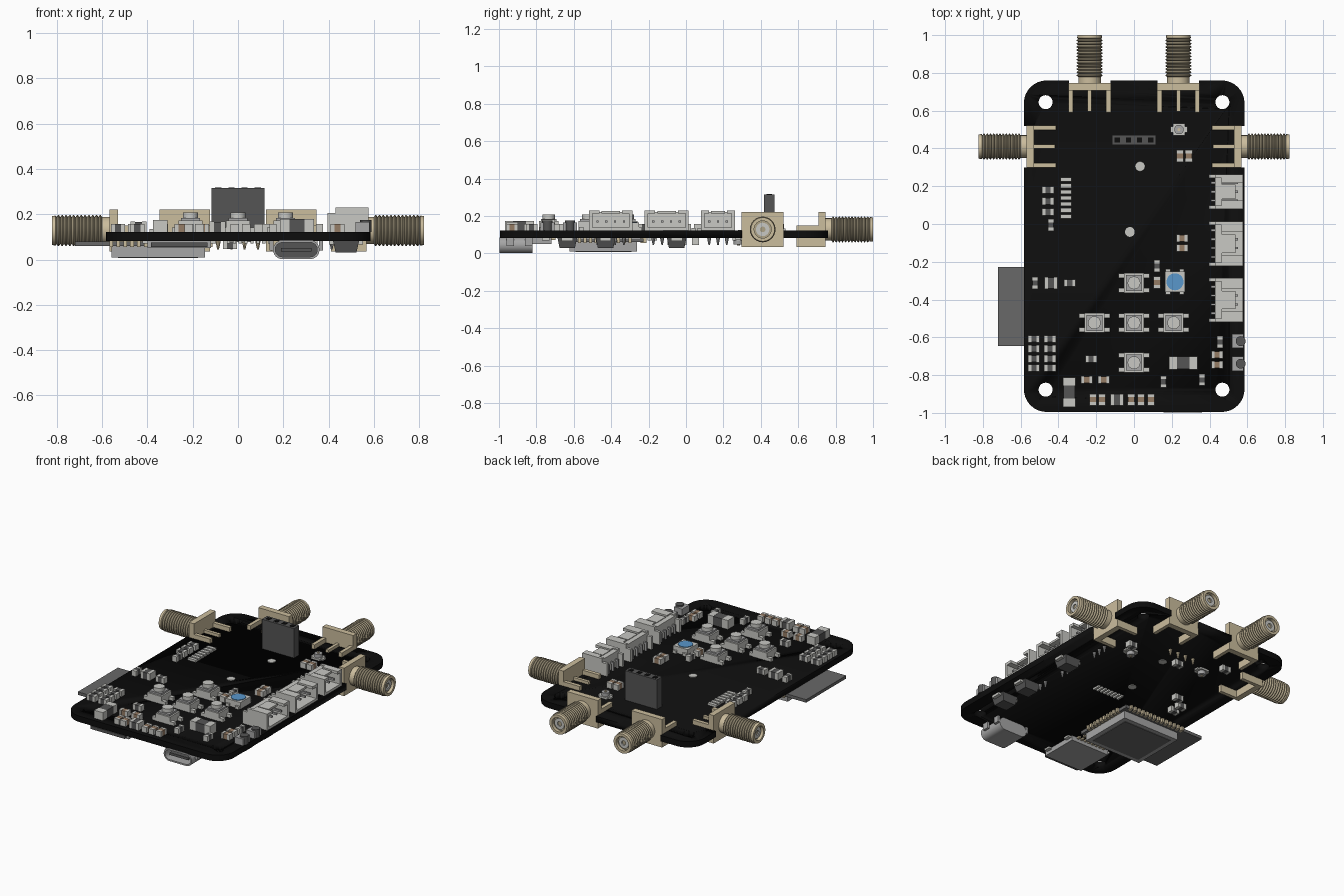
import bpy, bmesh, math
from mathutils import Matrix, Vector

if "Cube" in bpy.data.objects:
    bpy.data.objects.remove(bpy.data.objects["Cube"])

COLOURS = {
    "board_black": (0.004, 0.004, 0.004), "gold_tan": (0.60, 0.51, 0.34),
    "thread_tan": (0.42, 0.36, 0.24), "light_grey": (0.58, 0.58, 0.55),
    "dark_grey": (0.09, 0.09, 0.09), "mid_grey": (0.14, 0.14, 0.14),
    "metal_grey": (0.38, 0.38, 0.38), "lens_blue": (0.10, 0.31, 0.60),
    "pad_brown": (0.30, 0.20, 0.13)}
MATS = {}
for name, c in COLOURS.items():
    MATS[name] = bpy.data.materials.new(name)
    MATS[name].diffuse_color = (*c, 1)
TOP, BOT = 0.121, 0.082        # board faces


class Part:
    """Collects primitives of several colours into one object."""
    def __init__(self, name):
        self.name, self.bm, self.slots = name, bmesh.new(), []

    def paint(self, faces, mat):
        if mat not in self.slots:
            self.slots.append(mat)
        for f in faces:
            f.material_index = self.slots.index(mat)

    def box(self, mat, x0, x1, y0, y1, z0, z1):
        m = Matrix.Translation(((x0 + x1) / 2, (y0 + y1) / 2, (z0 + z1) / 2)) @ \
            Matrix.Diagonal((x1 - x0, y1 - y0, z1 - z0, 1))
        v = bmesh.ops.create_cube(self.bm, size=1, matrix=m)["verts"]
        self.paint({f for a in v for f in a.link_faces}, mat)
        return v

    def cbox(self, mat, x, y, w, d, z0, z1):
        return self.box(mat, x - w / 2, x + w / 2, y - d / 2, y + d / 2, z0, z1)

    def cyl(self, mat, x, y, z0, z1, r, r2=None, n=20):
        m = Matrix.Translation((x, y, (z0 + z1) / 2))
        v = bmesh.ops.create_cone(self.bm, cap_ends=True, segments=n, radius1=r,
                                  radius2=r if r2 is None else r2, depth=z1 - z0, matrix=m)["verts"]
        self.paint({f for a in v for f in a.link_faces}, mat)

    def lathe_y(self, mat, profile, zc, n=24):
        """Revolve (radius, y) points round the y axis at height zc."""
        rings = [[self.bm.verts.new((r * math.cos(k * math.tau / n), y,
                                     zc + r * math.sin(k * math.tau / n))) for k in range(n)]
                 for r, y in profile]
        faces = [self.bm.faces.new((a[k], a[(k + 1) % n], b[(k + 1) % n], b[k]))
                 for a, b in zip(rings, rings[1:]) for k in range(n)]
        faces.append(self.bm.faces.new(rings[-1]))
        self.paint(faces, mat)

    def prism(self, mat, pts, shift):
        f = self.bm.faces.new([self.bm.verts.new(p) for p in pts])
        g = bmesh.ops.extrude_face_region(self.bm, geom=[f])["geom"]
        v = [e for e in g if isinstance(e, bmesh.types.BMVert)]
        bmesh.ops.translate(self.bm, verts=v, vec=shift)
        self.paint(self.bm.faces, mat)
        return f

    def done(self, loc=(0, 0, 0), rot=0):
        bmesh.ops.recalc_face_normals(self.bm, faces=self.bm.faces)
        me = bpy.data.meshes.new(self.name)
        self.bm.to_mesh(me)
        self.bm.free()
        for s in self.slots:
            me.materials.append(MATS[s])
        ob = bpy.data.objects.new(self.name, me)
        ob.location, ob.rotation_euler.z = loc, rot
        bpy.context.collection.objects.link(ob)
        bpy.ops.object.select_all(action="DESELECT")
        ob.select_set(True)
        bpy.context.view_layer.objects.active = ob
        bpy.ops.object.shade_smooth_by_angle(angle=math.radians(35))
        return ob


def rounded(x0, x1, y0, y1, r, n):
    corners = ((x1 - r, y1 - r), (x0 + r, y1 - r), (x0 + r, y0 + r), (x1 - r, y0 + r))
    return [(cx + r * math.cos((q + k / n) * math.pi / 2), cy + r * math.sin((q + k / n) * math.pi / 2))
            for q, (cx, cy) in enumerate(corners) for k in range(n + 1)]


# Coax connector positions: flange inner face and rotation
SOCKETS = [("left", -0.53, 0.41, math.pi / 2), ("right", 0.53, 0.41, -math.pi / 2),
           ("back_left", -0.235, 0.708, 0), ("back_right", 0.235, 0.708, 0)]

# Circuit board with mounting holes and connector slots
p = Part("circuit_board")
p.prism("board_black", [(x, y, BOT) for x, y in rounded(-0.583, 0.585, -0.995, 0.76, 0.12, 8)], (0, 0, TOP - BOT))
board = p.done()
p = Part("board_cutter")
for x in (-0.468, 0.468):
    for y in (-0.877, 0.645):
        p.cyl("board_black", x, y, 0, 0.2, 0.037, n=28)
for _, x, y, a in SOCKETS:
    v = p.box("board_black", -0.11, 0.11, 0.002, 0.12, 0, 0.2)
    bmesh.ops.transform(p.bm, verts=v, matrix=Matrix.Translation((x, y, 0)) @ Matrix.Rotation(a, 4, "Z"))
cutter = p.done()
cutter.hide_render = True
mod = board.modifiers.new("cuts", "BOOLEAN")
mod.object, mod.solver = cutter, "EXACT"
bpy.context.view_layer.objects.active = board
bpy.ops.object.modifier_apply(modifier="cuts")
bpy.data.objects.remove(cutter)

# Threaded coax connectors
for name, x, y, a in SOCKETS:
    p = Part("coax_connector_" + name)
    p.box("gold_tan", -0.112, 0.112, 0, 0.038, 0.035, 0.22)
    for s in (-0.1, 0.1):
        p.cbox("gold_tan", s, -0.058, 0.024, 0.12, TOP - 0.002, 0.15)
        p.cbox("gold_tan", s, -0.058, 0.024, 0.12, 0.035, BOT + 0.002)
    p.cbox("gold_tan", 0, -0.055, 0.02, 0.115, TOP - 0.002, 0.14)
    p.lathe_y("gold_tan", [(0.06, 0.03), (0.06, 0.075), (0.03, 0.075)], 0.128)
    prof, n, y0, y1 = [(0.05, 0.07)], 12, 0.07, 0.272
    for k in range(n):
        t, step = y0 + (y1 - y0) * k / n, (y1 - y0) / n
        prof += [(0.059, t), (0.069, t + step * 0.4), (0.069, t + step * 0.6)]
    p.lathe_y("thread_tan", prof + [(0.06, y1)], 0.128)
    p.lathe_y("gold_tan", [(0.06, y1), (0.066, y1 + 0.004), (0.064, 0.293), (0.046, 0.293), (0.046, 0.25)], 0.128)
    p.lathe_y("light_grey", [(0.036, 0.25), (0.036, 0.28), (0.015, 0.28), (0.015, 0.262)], 0.128)
    p.done((x, y, 0), a)

# Tall socket header with pins
p = Part("socket_header")
p.box("dark_grey", -0.117, 0.117, 0.417, 0.472, TOP, 0.316)
for x in (-0.088, -0.029, 0.029, 0.088):
    p.cbox("board_black", x, 0.445, 0.028, 0.028, 0.31, 0.318)
    p.cyl("gold_tan", x, 0.445, 0.045, BOT, 0.004, 0.012, 8)
p.done()

# Side entry plugs along the right edge
for i, (y0, y1, pins) in enumerate([(0.08, 0.262, 3), (-0.222, 0.014, 4), (-0.518, -0.287, 4)]):
    p = Part(f"plug_housing_{i + 1}")
    L, yc = "light_grey", (y0 + y1) / 2
    p.box(L, 0.43, 0.465, y0, y1, TOP, 0.222)
    p.box(L, 0.43, 0.576, y0, y1, TOP, 0.137)
    for s in (y0, y1 - 0.018):
        p.box(L, 0.396, 0.576, s, s + 0.018, TOP, 0.205)
        p.box(L, 0.43, 0.576, s, s + 0.018, 0.2, 0.23)
    for s in (-1, 1):
        p.cbox(L, 0.52, yc + s * (y1 - y0) * 0.36, 0.112, (y1 - y0) * 0.2, 0.212, 0.23)
    p.cbox(L, 0.50, yc, 0.075, (y1 - y0) * 0.42, 0.212, 0.226)
    for k in range(pins):
        y = yc + (k - (pins - 1) / 2) * 0.047
        p.cbox("metal_grey", 0.48, y, 0.14, 0.012, 0.165, 0.177)
        p.cbox("metal_grey", 0.414, y, 0.012, 0.012, TOP, 0.177)
        p.cyl("metal_grey", 0.414, y, 0.045, BOT, 0.004, 0.011, 8)
    p.done()

# Push buttons
for i, (x, y) in enumerate([(0, -0.312), (-0.21, -0.523), (0, -0.523), (0.21, -0.523), (0, -0.734)]):
    p = Part(f"push_button_{i + 1}")
    p.cbox("light_grey", x, y, 0.105, 0.105, TOP, 0.172)
    p.cbox("metal_grey", x, y, 0.085, 0.085, 0.172, 0.184)
    p.cyl("light_grey", x, y, 0.18, 0.208, 0.034)
    for sx in (-1, 1):
        for sy in (-1, 1):
            p.cbox("light_grey", x + sx * 0.06, y + sy * 0.038, 0.044, 0.024, TOP, 0.142)
    p.done()

# Colour lamp with a blue lens
p = Part("status_lamp")
p.cbox("light_grey", 0.217, -0.306, 0.108, 0.11, TOP, 0.165)
for sx in (-1, 1):
    for sy in (-1, 1):
        p.cbox("light_grey", 0.217 + sx * 0.036, -0.306 + sy * 0.05, 0.026, 0.034, TOP, 0.14)
p.cyl("lens_blue", 0.217, -0.306, 0.165, 0.169, 0.045, n=28)
p.done()


# Small two-ended chips; side 1 is the top of the board, -1 the underside
def chip(p, x, y, upright, side=1, l=0.062, w=0.036, h=0.035, body="dark_grey"):
    z = sorted((TOP, TOP + h)) if side > 0 else (BOT - h, BOT)
    for s, k, m in ((0, 0.55, body), (-0.36, 0.28, "light_grey"), (0.36, 0.28, "light_grey")):
        g = 0.002 if s else 0
        a, b = (w + g, l * k) if upright else (l * k, w + g)
        p.cbox(m, x + (0 if upright else s * l), y + (s * l if upright else 0), a, b, z[0] - g / 2, z[1] + g / 2)


p = Part("top_chips")
for x in (-0.53, -0.445):
    for y in (-0.608, -0.66, -0.713, -0.763):
        chip(p, x, y, False)
for x, y in [(-0.455, 0.18), (-0.455, 0.12), (-0.455, 0.063), (-0.34, -0.312), (-0.227, -0.715)]:
    chip(p, x, y, False)
for x, y in [(-0.25, -0.825), (-0.16, -0.825), (0.255, -0.075), (0.255, -0.127), (0.44, -0.692), (0.44, -0.745)]:
    chip(p, x, y, False, body="pad_brown")
for x, y in [(-0.44, -0.005), (-0.523, -0.312), (0.455, -0.625), (0.122, -0.222), (0.155, -0.835), (0.36, -0.825)]:
    chip(p, x, y, True, w=0.03)
for x, y in [(-0.217, -0.93), (-0.17, -0.93), (-0.015, -0.93), (0.037, -0.93), (0.09, -0.93),
             (0.243, 0.36), (0.29, 0.36), (0.122, -0.31)]:
    chip(p, x, y, True, body="pad_brown")
for x, y in [(-0.44, -0.312), (-0.09, -0.93)]:
    chip(p, x, y, False, l=0.07, w=0.06, h=0.045)
chip(p, -0.343, -0.89, True, l=0.155, w=0.062, h=0.052)     # large diodes
chip(p, 0.26, -0.735, False, l=0.15, w=0.066, h=0.058)
for k in range(7):                                          # pad strip
    p.cbox("light_grey", -0.36, 0.235 - k * 0.0325, 0.06, 0.022, TOP, 0.135)
for y in (-0.62, -0.74):                                    # side switches
    p.cbox("metal_grey", 0.55, y, 0.06, 0.075, TOP, 0.165)
    p.cyl("dark_grey", 0.565, y, TOP, 0.175, 0.026)
p.done()

p = Part("test_points")
for x, y in [(0.032, 0.305), (-0.022, -0.042)]:
    p.cyl("light_grey", x, y, BOT - 0.004, TOP + 0.004, 0.026)
p.done()

# Tiny aerial sockets
p = Part("aerial_sockets")
for x, y, s in [(0.238, 0.5, 1), (0.26, 0.28, -1), (-0.215, 0.375, -1)]:
    def span(a, b):
        return (TOP + a, TOP + b) if s > 0 else (BOT - b, BOT - a)
    p.cbox("light_grey", x, y, 0.062, 0.062, *span(0, 0.012))
    p.cbox("light_grey", x, y, 0.09, 0.03, *span(0, 0.01))
    p.cyl("metal_grey", x, y, *span(0.01, 0.035), 0.025)
    p.cyl("gold_tan", x, y, *span(0.03, 0.04), 0.008, n=10)
p.done()

# Radio module on the underside: carrier, edge pads and shield can
p = Part("radio_module")
p.box("mid_grey", -0.72, -0.128, -0.645, -0.227, 0.06, 0.08)
for k in range(14):
    x = -0.56 + k * 0.0305
    for y in (-0.645, -0.227):
        p.cbox("gold_tan", x, y, 0.016, 0.03, 0.056, BOT)
for k in range(10):
    p.cbox("gold_tan", -0.128, -0.57 + k * 0.03, 0.03, 0.016, 0.056, BOT)
p.done()
p = Part("shield_can")
v = p.box("metal_grey", -0.56, -0.146, -0.622, -0.262, 0.01, 0.062)
p.box("mid_grey", -0.53, -0.176, -0.592, -0.292, 0.007, 0.012)
p.done()

# Card slot
p = Part("card_slot")
p.box("metal_grey", -0.4, -0.12, -0.97, -0.72, 0.05, BOT)
p.box("dark_grey", -0.385, -0.135, -0.99, -0.95, 0.056, 0.076)
for x in (-0.41, -0.11):
    for y in (-0.93, -0.75):
        p.cbox("light_grey", x, y, 0.025, 0.04, 0.07, BOT)
for k in range(8):
    p.cbox("gold_tan", -0.36 + k * 0.028, -0.712, 0.014, 0.03, 0.072, BOT)
p.done()

# Power port: hollow stadium shell with a tongue
p = Part("power_port")
f = p.prism("metal_grey", [(x, -0.998, z) for x, z in rounded(0.155, 0.36, 0.002, 0.085, 0.0405, 6)], (0, 0.178, 0))
bmesh.ops.recalc_face_normals(p.bm, faces=p.bm.faces)
front = min(p.bm.faces, key=lambda q: q.calc_center_median().y)
bmesh.ops.inset_region(p.bm, faces=[front], thickness=0.01)
g = bmesh.ops.extrude_face_region(p.bm, geom=[front])["geom"]
if front.is_valid:
    bmesh.ops.delete(p.bm, geom=[front], context="FACES_ONLY")
bmesh.ops.translate(p.bm, verts=[e for e in g if isinstance(e, bmesh.types.BMVert)], vec=(0, 0.13, 0))
p.paint([e for e in g if isinstance(e, bmesh.types.BMFace)], "dark_grey")
p.box("dark_grey", 0.19, 0.325, -0.985, -0.85, 0.036, 0.052)
for x in (0.148, 0.367):
    for y in (-0.94, -0.84):
        p.cbox("metal_grey", x, y, 0.016, 0.04, 0.04, BOT)
p.done()

# Underside chips, power blocks and pad row
p = Part("underside_parts")
for y in (-0.635, -0.43, -0.05):
    v = p.box("dark_grey", 0.42, 0.535, y - 0.052, y + 0.052, 0.03, BOT)
    for a in v:
        if a.co.z < 0.05:
            a.co.x, a.co.y = 0.4775 + (a.co.x - 0.4775) * 0.8, y + (a.co.y - y) * 0.8
    for s in (-1, 1):
        p.cbox("light_grey", 0.4775 + s * 0.06, y, 0.03, 0.06, 0.066, BOT)
for x, y in [(-0.375, -0.015), (-0.375, -0.08), (-0.295, 0.495), (-0.035, 0.365), (-0.3, 0.05), (0.32, 0.36)]:
    chip(p, x, y, False, -1)
for k in range(8):
    p.cbox("light_grey", 0.14 - k * 0.026, -0.18, 0.014, 0.05, 0.07, BOT)
p.done()

for m in bpy.data.materials:
    if m.users and not m.is_grease_pencil:
        m.use_nodes = True
        m.node_tree.nodes["Principled BSDF"].inputs["Base Color"].default_value = m.diffuse_color
